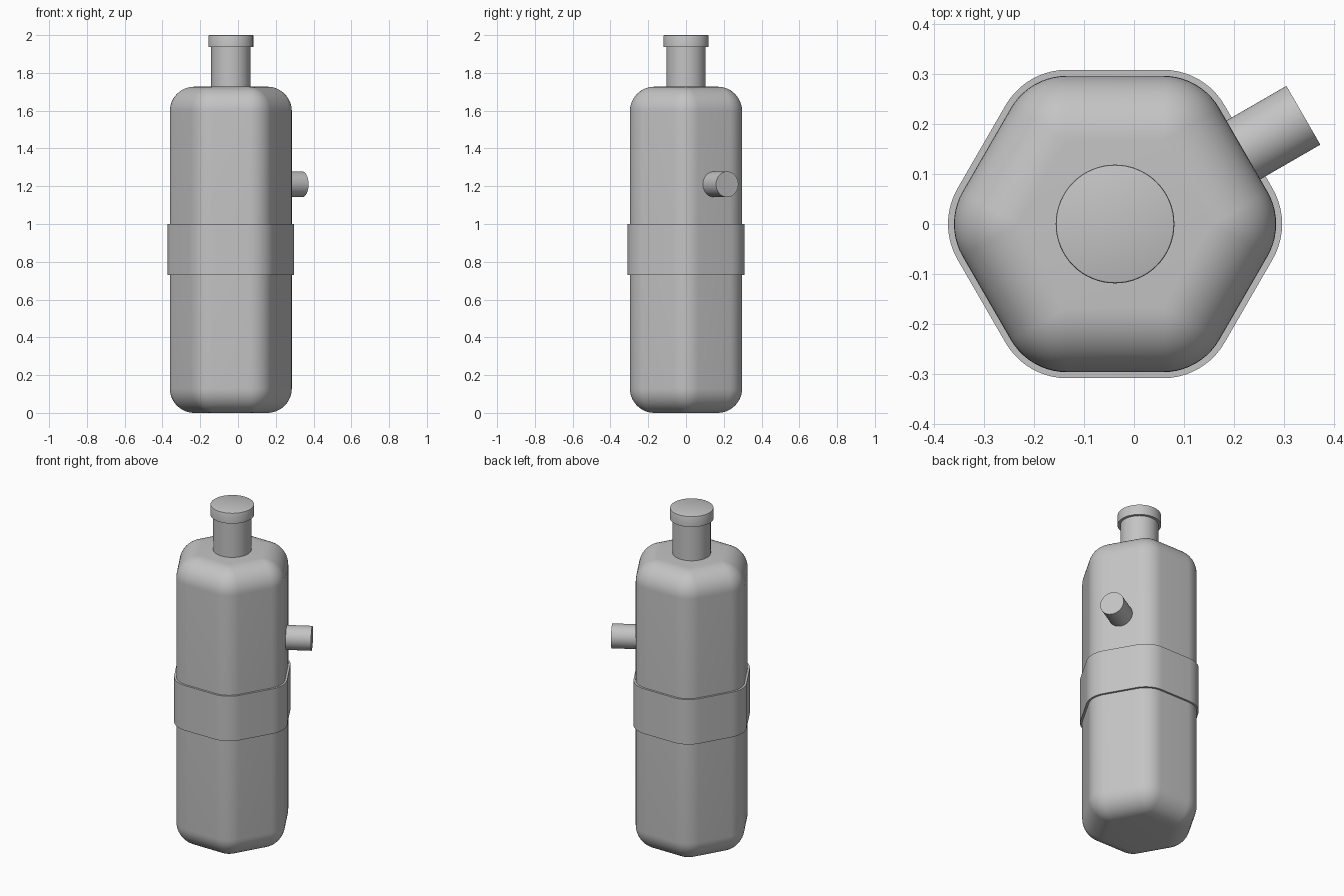
import bpy
import bmesh
from math import cos, sin, pi, radians
from mathutils import Matrix, Vector

default = bpy.data.objects.get("Cube")
if default:
    bpy.data.objects.remove(default, do_unlink=True)

AXIS_X = -0.038        # main axis of the vessel
CORE = 0.193           # corner radius of the sharp inner hexagon
ROUND = 0.13           # fillet radius of the body

grey = bpy.data.materials.new("plain grey")
grey.use_nodes = True
colour = (0.55, 0.55, 0.55, 1)
grey.diffuse_color = colour
bsdf = next(n for n in grey.node_tree.nodes if n.type == 'BSDF_PRINCIPLED')
bsdf.inputs["Base Color"].default_value = colour
bsdf.inputs["Roughness"].default_value = 0.6


def finish(name, bm):
    bmesh.ops.recalc_face_normals(bm, faces=bm.faces)
    mesh = bpy.data.meshes.new(name)
    bm.to_mesh(mesh)
    bm.free()
    mesh.materials.append(grey)
    obj = bpy.data.objects.new(name, mesh)
    bpy.context.collection.objects.link(obj)
    bpy.ops.object.select_all(action='DESELECT')
    obj.select_set(True)
    bpy.context.view_layer.objects.active = obj
    bpy.ops.object.shade_smooth_by_angle(angle=radians(30))
    return obj


def hexagon(radius, z, steps=10):
    """Hexagon outline with each corner rounded by the given radius."""
    points = []
    for k in range(6):
        mid = k * pi / 3
        for i in range(steps + 1):
            a = mid + (i / steps - 0.5) * pi / 3
            points.append(Vector((AXIS_X + CORE * cos(mid) + radius * cos(a),
                                  CORE * sin(mid) + radius * sin(a), z)))
    return points


def loft(name, levels):
    """Stack rounded hexagons given as (corner radius, z) and cap the ends."""
    bm = bmesh.new()
    rings = [[bm.verts.new(p) for p in hexagon(r, z)] for r, z in levels]
    n = len(rings[0])
    for low, high in zip(rings, rings[1:]):
        for i in range(n):
            j = (i + 1) % n
            bm.faces.new((low[i], low[j], high[j], high[i]))
    bm.faces.new(rings[0][::-1])
    bm.faces.new(rings[-1])
    bmesh.ops.remove_doubles(bm, verts=bm.verts, dist=1e-5)
    return finish(name, bm)


def cylinder(name, radius, start, end, bevel=0):
    start, end = Vector(start), Vector(end)
    axis = end - start
    turn = axis.to_track_quat('Z', 'Y').to_matrix().to_4x4()
    bm = bmesh.new()
    bmesh.ops.create_cone(bm, cap_ends=True, segments=64, radius1=radius,
                          radius2=radius, depth=axis.length,
                          matrix=Matrix.Translation((start + end) / 2) @ turn)
    if bevel:
        rim = [e for e in bm.edges if all(abs(v.co.z - end.z) < 1e-4 for v in e.verts)]
        bmesh.ops.bevel(bm, geom=rim, offset=bevel, segments=2,
                        profile=0.5, affect='EDGES')
    return finish(name, bm)


# Body: hexagonal vessel with every edge rounded
HEIGHT = 1.727
quarter = [i / 12 * pi / 2 for i in range(13)]
bottom = [(ROUND * sin(a), ROUND * (1 - cos(a))) for a in quarter]
top = [(r, HEIGHT - z) for r, z in reversed(bottom)]
loft("body", bottom + top)

# Band around the middle
loft("band", [(0.142, 0.73), (0.142, 1.0)])

# Neck and cap
cylinder("neck", 0.104, (AXIS_X, 0, 1.70), (AXIS_X, 0, 1.95))
cylinder("cap", 0.119, (AXIS_X, 0, 1.937), (AXIS_X, 0, 2.0), bevel=0.004)

# Side spout, square to one flat side
out = Vector((cos(pi / 6), sin(pi / 6), 0))
base = Vector((AXIS_X, 0, 1.21))
cylinder("side_spout", 0.068, base + out * 0.25, base + out * 0.436)
